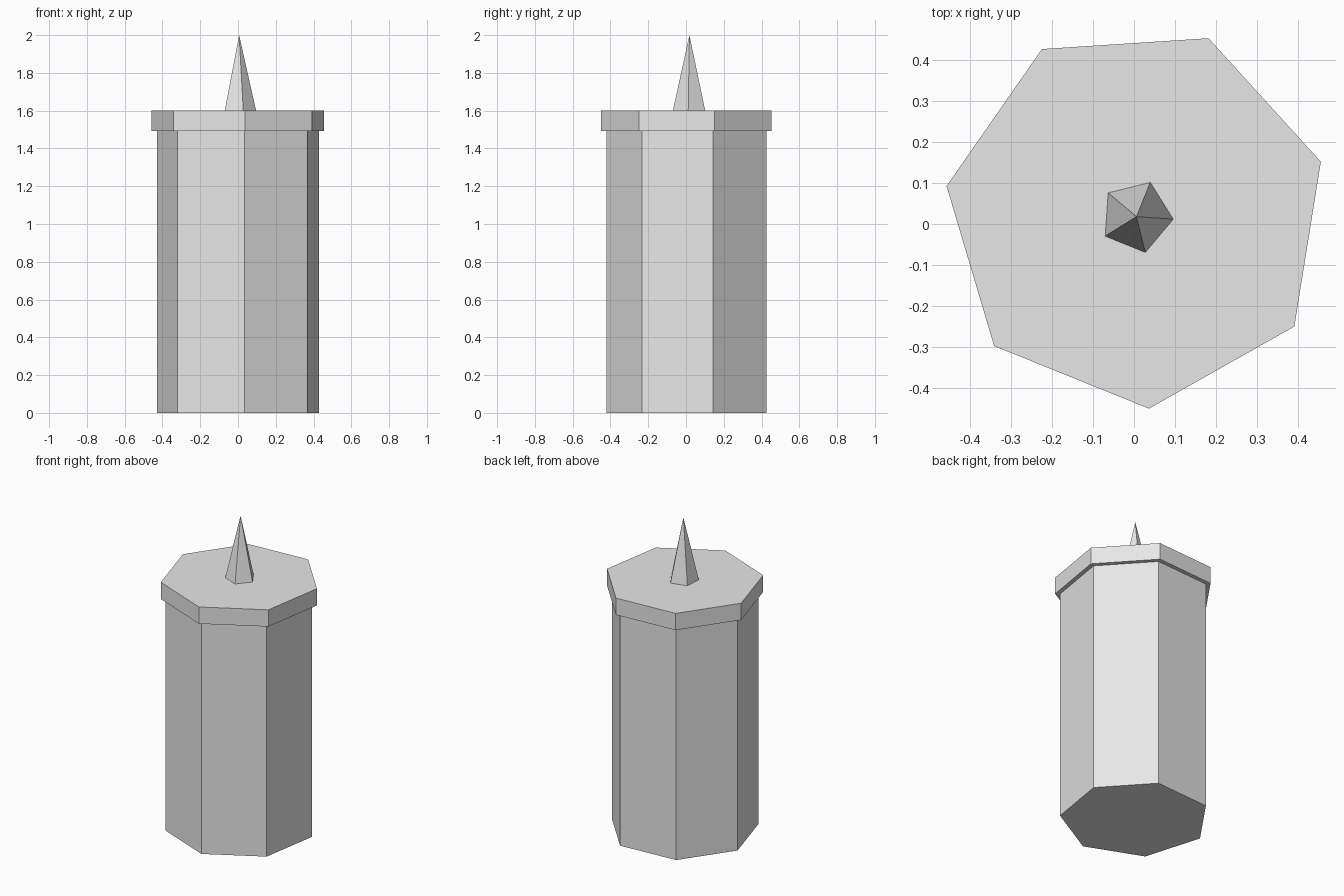
import bpy, bmesh, math

if "Cube" in bpy.data.objects:
    bpy.data.objects.remove(bpy.data.objects["Cube"])

CX, CY = 0.006, 0.018          # shared vertical axis
START = math.radians(68.0)     # angle of the first corner of every part

stone = bpy.data.materials.new("light grey")
stone.diffuse_color = (0.8, 0.8, 0.8, 1.0)
stone.use_nodes = True
stone.node_tree.nodes["Principled BSDF"].inputs["Base Color"].default_value = stone.diffuse_color


def tapered_prism(name, sides, r_bottom, r_top, z0, z1):
    """Regular prism, or a pyramid when the top radius is zero."""
    bm = bmesh.new()

    def ring(r, z):
        return [bm.verts.new((CX + r * math.cos(START + i * math.tau / sides),
                              CY + r * math.sin(START + i * math.tau / sides), z))
                for i in range(sides)]

    low = ring(r_bottom, z0)
    bm.faces.new(low[::-1])
    if r_top > 0:
        high = ring(r_top, z1)
        bm.faces.new(high)
        for i in range(sides):
            j = (i + 1) % sides
            bm.faces.new((low[i], low[j], high[j], high[i]))
    else:
        tip = bm.verts.new((CX, CY, z1))
        for i in range(sides):
            bm.faces.new((low[i], low[(i + 1) % sides], tip))
    mesh = bpy.data.meshes.new(name)
    bm.to_mesh(mesh)
    bm.free()
    mesh.materials.append(stone)
    obj = bpy.data.objects.new(name, mesh)
    bpy.context.collection.objects.link(obj)
    return obj


# Seven-sided shaft, overhanging cap slab and five-sided spike
tapered_prism("tower_shaft", 7, 0.44, 0.44, 0.0, 1.492)
tapered_prism("cap_slab", 7, 0.469, 0.469, 1.492, 1.6)
tapered_prism("spike", 5, 0.09, 0.0, 1.6, 2.0)
